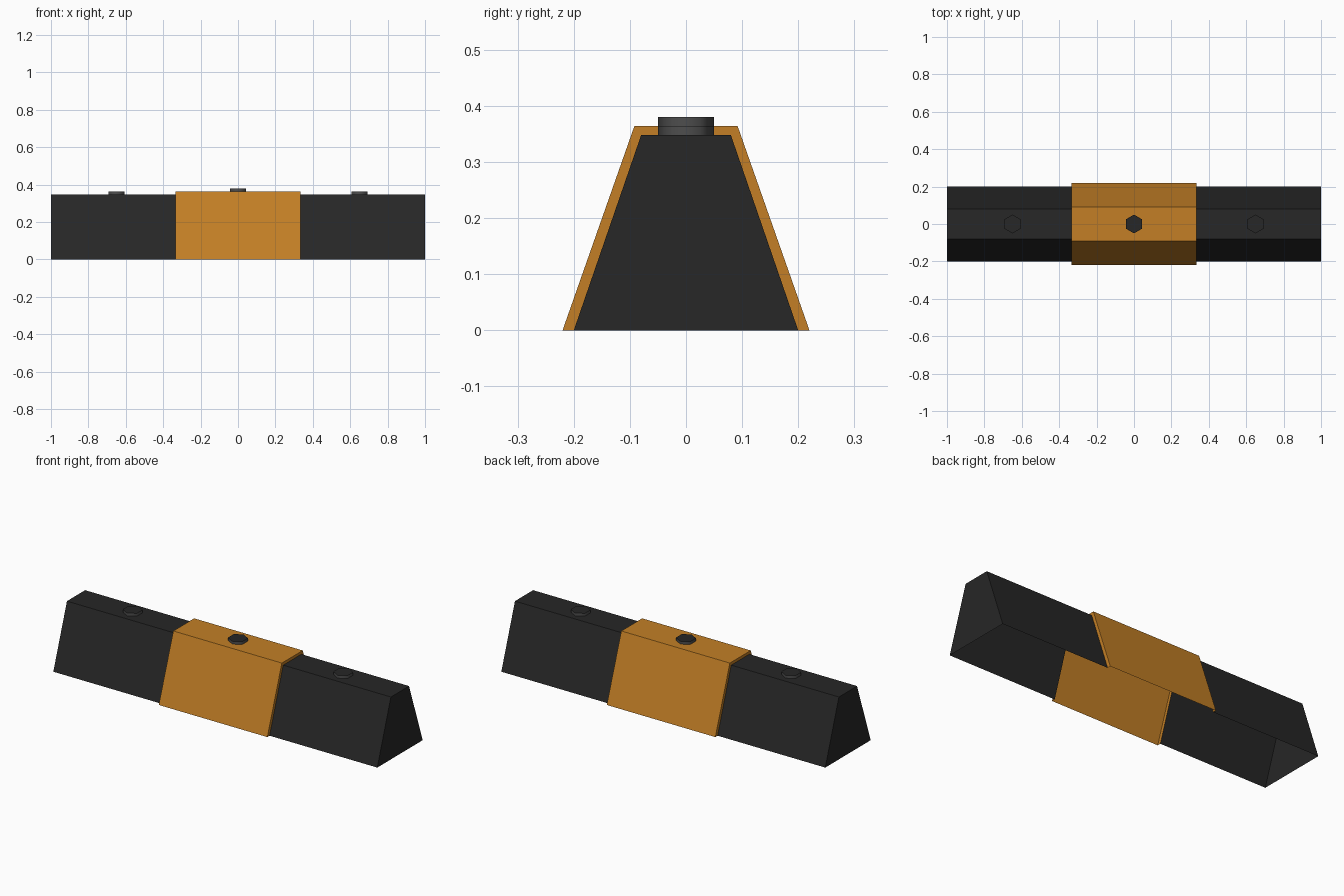
import bpy, bmesh, math

if "Cube" in bpy.data.objects:
    bpy.data.objects.remove(bpy.data.objects["Cube"])


def material(name, rgb):
    m = bpy.data.materials.new(name)
    m.diffuse_color = (*rgb, 1)
    m.use_nodes = True
    m.node_tree.nodes["Principled BSDF"].inputs["Base Color"].default_value = m.diffuse_color
    return m


black = material("dark rubber", (0.02, 0.02, 0.02))
orange = material("amber band", (0.546, 0.212, 0.019))
grey = material("stud side grey", (0.075, 0.075, 0.075))

# Open-bottomed trapezoid profiles: (half base, half top, height)
BAR = (0.20, 0.08, 0.348)
BAND = (0.22, 0.092, 0.364)
EDGE = 0.335  # half length of the band


def finish(name, bm, mats):
    me = bpy.data.meshes.new(name)
    bm.to_mesh(me)
    bm.free()
    for m in mats:
        me.materials.append(m)
    ob = bpy.data.objects.new(name, me)
    bpy.context.collection.objects.link(ob)
    return ob


def shell(name, sections, mat, cap=False):
    """Join trapezoid sections (x, profile); optionally close the last one."""
    bm = bmesh.new()
    rings = []
    for x, (b, t, h) in sections:
        rings.append([bm.verts.new((x, y, z))
                      for y, z in ((-b, 0), (-t, h), (t, h), (b, 0))])
    for r, s in zip(rings, rings[1:]):
        for i in range(3):
            bm.faces.new((r[i], s[i], s[i + 1], r[i + 1]))
    if cap:
        bm.faces.new(rings[-1][::-1])
    # orient outward: away from the bar's axis, or along x for end faces
    bm.normal_update()
    for f in bm.faces:
        c = f.calc_center_median()
        n = f.normal
        out = n.x * c.x if abs(n.x) > 0.5 else n.y * c.y + n.z * (c.z - 0.1)
        if out < 0:
            f.normal_flip()
    return finish(name, bm, [mat])


# Dark end sections, closed on the outside
for side, label in ((-1, "left"), (1, "right")):
    shell(label + "_bar", [(side * EDGE, BAR), (side, BAR)], black, cap=True)

# Raised middle band with stepped rims
shell("middle_band", [(-EDGE, BAR), (-EDGE, BAND), (EDGE, BAND), (EDGE, BAR)], orange)


# Hexagonal studs on top: grey smooth sides, dark flat cap
def stud(name, x, z):
    bm = bmesh.new()
    pts = [(x + 0.05 * math.sin(i * math.pi / 3), 0.05 * math.cos(i * math.pi / 3))
           for i in range(6)]
    low = [bm.verts.new((px, py, z)) for px, py in pts]
    top = [bm.verts.new((px, py, z + 0.016)) for px, py in pts]
    for i in range(6):
        j = (i + 1) % 6
        f = bm.faces.new((low[j], low[i], top[i], top[j]))
        f.smooth = True
        f.material_index = 1
    bm.faces.new(top[::-1])
    for e in bm.edges:
        if e.verts[0] in top and e.verts[1] in top:
            e.smooth = False
    bm.normal_update()
    finish(name, bm, [black, grey])


stud("left_stud", -0.65, BAR[2])
stud("middle_stud", 0, BAND[2])
stud("right_stud", 0.65, BAR[2])
